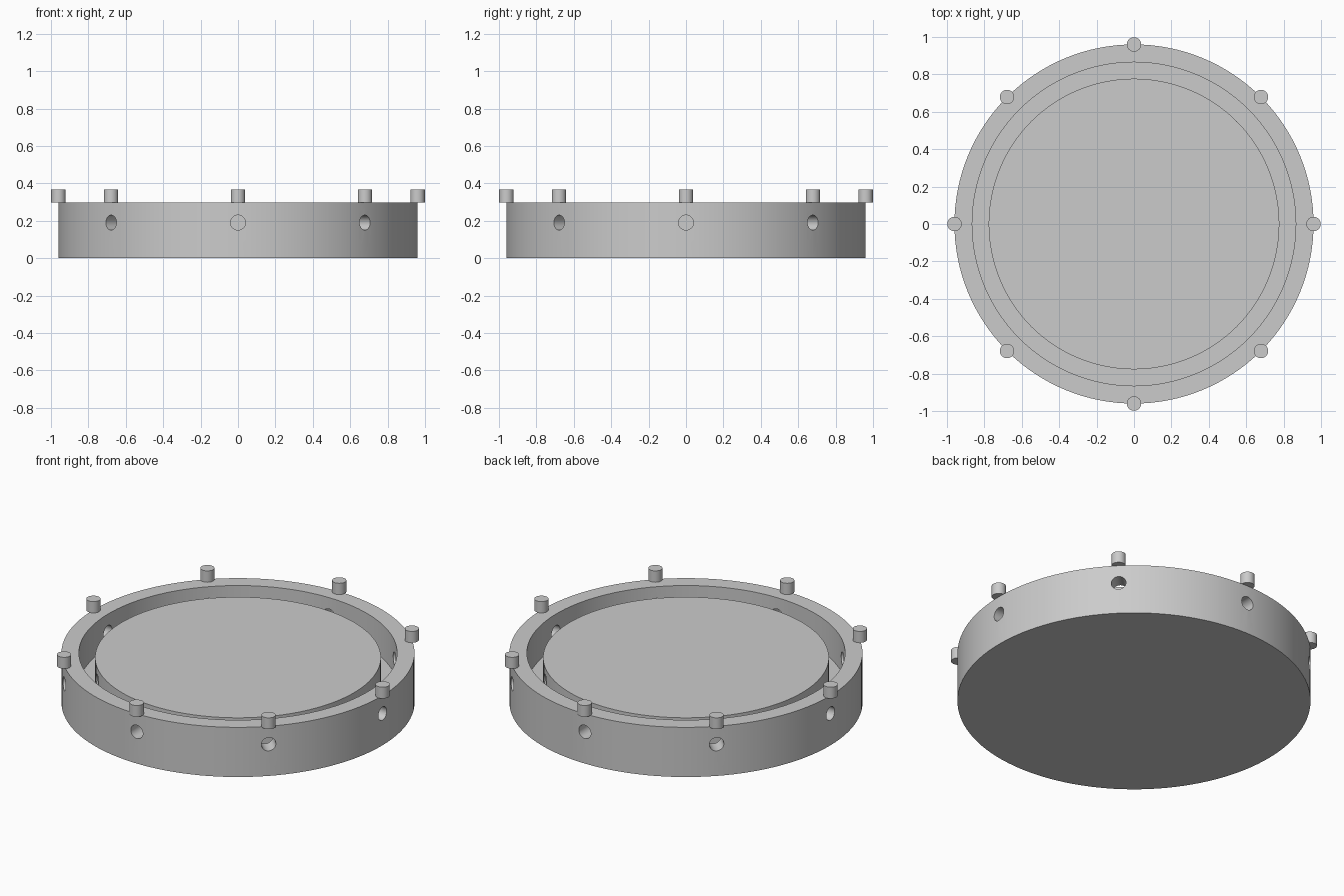
import bpy, bmesh
from math import pi, cos, sin
from mathutils import Matrix, Vector

if "Cube" in bpy.data.objects:
    bpy.data.objects.remove(bpy.data.objects["Cube"])

grey = bpy.data.materials.new("plain grey")
grey.use_nodes = True
grey.diffuse_color = (0.6, 0.6, 0.6, 1)
grey.node_tree.nodes["Principled BSDF"].inputs["Base Color"].default_value = (0.6, 0.6, 0.6, 1)

RIM, INNER, DISC = 0.96, 0.865, 0.777      # radii of wall outside, wall inside, raised disc
TOP, FLOOR, DISC_TOP = 0.298, 0.096, 0.27  # heights
HOLE_Z, HOLE_R = 0.19, 0.04
PIN_R, PIN_TOP = 0.0385, 0.366


def make_object(name, bm):
    bmesh.ops.recalc_face_normals(bm, faces=bm.faces)
    mesh = bpy.data.meshes.new(name)
    bm.to_mesh(mesh)
    bm.free()
    obj = bpy.data.objects.new(name, mesh)
    obj.data.materials.append(grey)
    bpy.context.collection.objects.link(obj)
    return obj


def lathe(name, profile, steps=128):
    bm = bmesh.new()
    verts = [bm.verts.new((r, 0, z)) for r, z in profile]
    edges = [bm.edges.new(pair) for pair in zip(verts, verts[1:])]
    bmesh.ops.spin(bm, geom=verts + edges, cent=(0, 0, 0), axis=(0, 0, 1),
                   angle=2 * pi, steps=steps)
    bmesh.ops.remove_doubles(bm, verts=bm.verts, dist=1e-5)
    return make_object(name, bm)


def add_cylinder(bm, centre, axis, radius, depth):
    turn = Vector((0, 0, 1)).rotation_difference(axis).to_matrix().to_4x4()
    bmesh.ops.create_cone(bm, cap_ends=True, segments=32, radius1=radius, radius2=radius,
                          depth=depth, matrix=Matrix.Translation(centre) @ turn)


def smooth(obj):
    bpy.ops.object.select_all(action="DESELECT")
    obj.select_set(True)
    bpy.context.view_layer.objects.active = obj
    bpy.ops.object.shade_smooth_by_angle(angle=pi / 6)


# Round tray: base, outer wall, groove and raised centre disc
tray = lathe("round_tray", [(0, 0), (RIM, 0), (RIM, TOP), (INNER, TOP), (INNER, FLOOR),
                            (DISC, FLOOR), (DISC, DISC_TOP), (0, DISC_TOP)])

# Eight radial holes through the wall, just marking the disc
directions = [Vector((cos(i * pi / 4), sin(i * pi / 4), 0)) for i in range(8)]
holes = bmesh.new()
for d in directions:
    add_cylinder(holes, d * RIM + Vector((0, 0, HOLE_Z)), d, HOLE_R, 0.384)
cutter = make_object("hole_cutter", holes)
cutter.hide_render = True

cut = tray.modifiers.new("radial holes", "BOOLEAN")
cut.operation = "DIFFERENCE"
cut.solver = "EXACT"
cut.object = cutter
bpy.context.view_layer.objects.active = tray
bpy.ops.object.modifier_apply(modifier=cut.name)
bpy.data.objects.remove(cutter)
smooth(tray)

# Eight upright pins centred on the outer rim
for i, d in enumerate(directions):
    pin = bmesh.new()
    add_cylinder(pin, d * RIM + Vector((0, 0, (TOP + PIN_TOP) / 2)), Vector((0, 0, 1)),
                 PIN_R, PIN_TOP - TOP)
    smooth(make_object(f"rim_pin_{i + 1}", pin))
